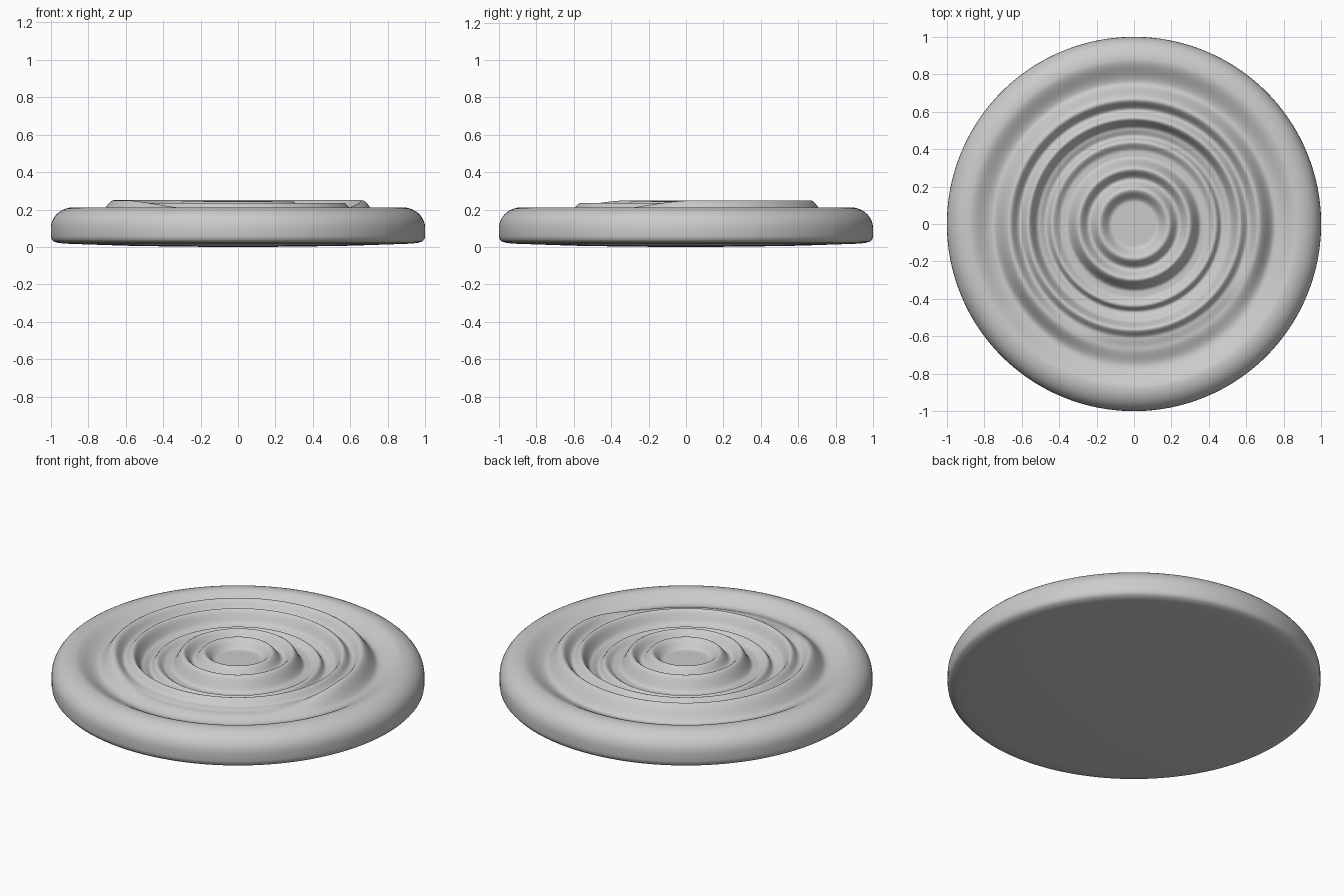
import bpy, bmesh, math

if "Cube" in bpy.data.objects:
    bpy.data.objects.remove(bpy.data.objects["Cube"])

SEG = 192

# Radius / height of each crest, trough and flat across the rippled top
RIPPLES = [(0.0, 0.195), (0.12, 0.195), (0.185, 0.245), (0.24, 0.195),
           (0.295, 0.243), (0.36, 0.16), (0.39, 0.16), (0.437, 0.187),
           (0.47, 0.15), (0.51, 0.165), (0.565, 0.236), (0.61, 0.20),
           (0.665, 0.25), (0.755, 0.165), (0.88, 0.212)]
OUTER_CREST = 0.665


def ease(t):
    t = min(1.0, max(0.0, t))
    return t * t * (3 - 2 * t)


def crest_height(deg):
    # The outer crest sinks away toward the front right
    deg %= 360
    if deg < 5:
        deg += 360
    drop = ease((deg - 205) / 60) * (1 - ease((deg - 315) / 50))
    return 0.25 - 0.06 * drop


def top_height(r, deg):
    pts = [(a, crest_height(deg) if a == OUTER_CREST else z) for a, z in RIPPLES]
    for (r0, z0), (r1, z1) in zip(pts, pts[1:]):
        if r <= r1:
            return z0 + (z1 - z0) * ease((r - r0) / (r1 - r0))
    return pts[-1][1]


# Rounded rim and shallow underside, from the top edge inward below
RIM = [(0.88 + 0.12 * math.sin(math.radians(a)),
        0.102 + 0.11 * math.cos(math.radians(a))) for a in range(10, 91, 10)]
RIM += [(1.0, 0.06), (0.997, 0.042), (0.985, 0.029), (0.955, 0.021),
        (0.9, 0.017), (0.6, 0.007), (0.3, 0.002)]

bm = bmesh.new()
top_radii = [0.88 * (i + 1) / 110 for i in range(110)]


def ring(r, height):
    verts = []
    for i in range(SEG):
        a = 2 * math.pi * i / SEG
        verts.append(bm.verts.new((r * math.cos(a), r * math.sin(a),
                                   height(math.degrees(a)))))
    return verts


rings = [ring(r, lambda d, r=r: top_height(r, d)) for r in top_radii]
rings += [ring(r, lambda d, z=z: z) for r, z in RIM]

# Skin the rings and close both centres
for a, b in zip(rings, rings[1:]):
    for i in range(SEG):
        j = (i + 1) % SEG
        bm.faces.new((a[i], b[i], b[j], a[j]))
top = bm.verts.new((0, 0, RIPPLES[0][1]))
base = bm.verts.new((0, 0, 0))
for i in range(SEG):
    j = (i + 1) % SEG
    bm.faces.new((top, rings[0][i], rings[0][j]))
    bm.faces.new((base, rings[-1][j], rings[-1][i]))
bmesh.ops.recalc_face_normals(bm, faces=bm.faces)

mesh = bpy.data.meshes.new("rippled_disc")
bm.to_mesh(mesh)
bm.free()
disc = bpy.data.objects.new("rippled_disc", mesh)
bpy.context.collection.objects.link(disc)
bpy.context.view_layer.objects.active = disc
disc.select_set(True)
bpy.ops.object.shade_smooth()
